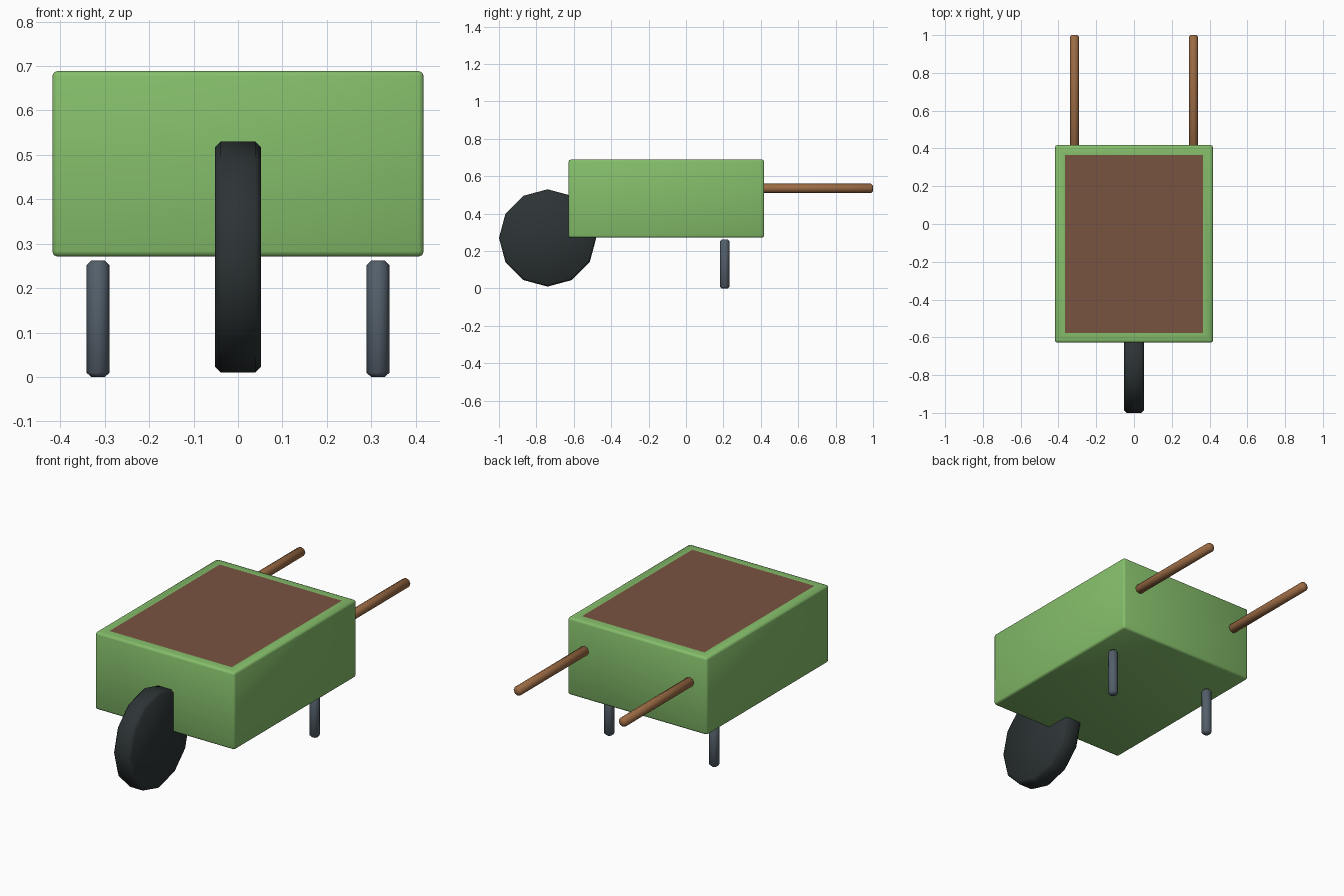
import bpy, bmesh, math
from mathutils import Matrix

if "Cube" in bpy.data.objects:
    bpy.data.objects.remove(bpy.data.objects["Cube"])


def material(name, color):
    m = bpy.data.materials.new(name)
    m.diffuse_color = (*color, 1)
    m.use_nodes = True
    m.node_tree.nodes["Principled BSDF"].inputs["Base Color"].default_value = m.diffuse_color
    return m


GREEN = material("tray green", (0.235, 0.515, 0.146))
SOIL = material("soil brown", (0.191, 0.087, 0.052))
WOOD = material("handle wood", (0.33, 0.147, 0.058))
STEEL = material("leg grey", (0.088, 0.115, 0.144))
RUBBER = material("tyre black", (0.026, 0.034, 0.036))


def finish(name, bm, mats):
    mesh = bpy.data.meshes.new(name)
    bmesh.ops.recalc_face_normals(bm, faces=bm.faces)
    bm.to_mesh(mesh)
    bm.free()
    for m in mats:
        mesh.materials.append(m)
    ob = bpy.data.objects.new(name, mesh)
    bpy.context.collection.objects.link(ob)
    bpy.context.view_layer.objects.active = ob
    ob.select_set(True)
    bpy.ops.object.shade_smooth_by_angle(angle=math.radians(50))
    ob.select_set(False)
    return ob


def rod(name, mat, center, radius, length, sides, bevel, rotation=Matrix()):
    """Capped prism along z with bevelled rims, then rotated and placed."""
    bm = bmesh.new()
    bmesh.ops.create_cone(bm, cap_ends=True, segments=sides, radius1=radius,
                          radius2=radius, depth=length)
    rims = [e for e in bm.edges if abs(e.verts[0].co.z - e.verts[1].co.z) < 1e-4]
    bmesh.ops.bevel(bm, geom=rims, offset=bevel, segments=1, affect='EDGES')
    bm.transform(Matrix.Translation(center) @ rotation)
    return finish(name, bm, [mat])


# Tray: bevelled box whose top face is inset for the soil
bm = bmesh.new()
bmesh.ops.create_cube(bm, size=1)
bm.transform(Matrix.Translation((0, -0.105, 0.48)) @ Matrix.Diagonal((0.836, 1.046, 0.418, 1)))
bmesh.ops.bevel(bm, geom=bm.edges[:], offset=0.012, segments=2, profile=0.5, affect='EDGES')
top = max(bm.faces, key=lambda f: f.calc_center_median().z + f.calc_area())
bmesh.ops.inset_region(bm, faces=[top], thickness=0.056)
top.material_index = 1
finish("tray", bm, [GREEN, SOIL])

# Wheel: twelve-sided, axle along x
rod("wheel", RUBBER, (0, -0.74, 0.27), 0.26, 0.104, 12, 0.013,
    Matrix.Rotation(math.pi / 2, 4, 'Y'))

# Legs and handles on both sides
for side, x in (("left", -0.315), ("right", 0.315)):
    rod(side + "_leg", STEEL, (x, 0.207, 0.131), 0.026, 0.262, 8, 0.01)
    rod(side + "_handle", WOOD, (x, 0.68, 0.535), 0.025, 0.64, 8, 0.01,
        Matrix.Rotation(math.pi / 2, 4, 'X'))
